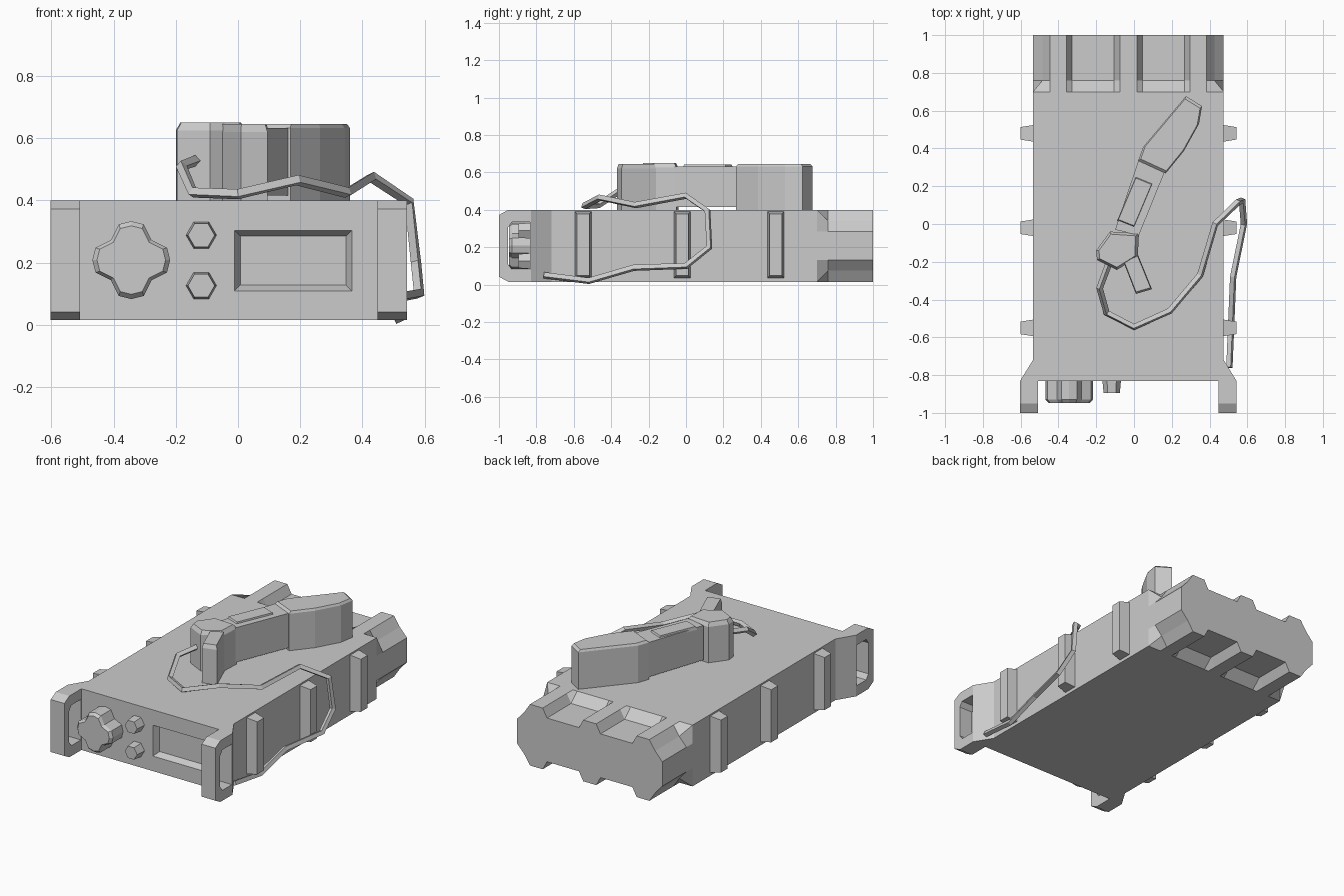
import bpy, bmesh, math

if "Cube" in bpy.data.objects:
    bpy.data.objects.remove(bpy.data.objects["Cube"])

CX = -0.03              # symmetry plane of the case
Z0, Z1 = 0.015, 0.40    # bottom and top of the case
ZM = (Z0 + Z1) / 2


def loft(name, rings):
    """Skin equal-length rings of 3D points and cap both ends."""
    bm = bmesh.new()
    vs = [[bm.verts.new(p) for p in r] for r in rings]
    n = len(rings[0])
    for a, b in zip(vs, vs[1:]):
        for i in range(n):
            j = (i + 1) % n
            bm.faces.new((a[i], a[j], b[j], b[i]))
    bm.faces.new(vs[0])
    bm.faces.new(vs[-1])
    bmesh.ops.remove_doubles(bm, verts=bm.verts, dist=1e-5)
    bmesh.ops.recalc_face_normals(bm, faces=bm.faces)
    me = bpy.data.meshes.new(name)
    bm.to_mesh(me)
    bm.free()
    ob = bpy.data.objects.new(name, me)
    bpy.context.collection.objects.link(ob)
    return ob


def cut(ob, cutter):
    m = ob.modifiers.new("cut", 'BOOLEAN')
    m.operation, m.object, m.solver = 'DIFFERENCE', cutter, 'EXACT'
    bpy.context.view_layer.objects.active = ob
    bpy.ops.object.modifier_apply(modifier=m.name)
    bpy.data.objects.remove(cutter)


def scaled(pts, f):
    cx = sum(p[0] for p in pts) / len(pts)
    cy = sum(p[1] for p in pts) / len(pts)
    return [(cx + (x - cx) * f, cy + (y - cy) * f) for x, y in pts]


def stack_z(name, pts, levels):
    """Outline in plan, stacked at (z, scale) levels."""
    return loft(name, [[(x, y, z) for x, y in scaled(pts, f)] for z, f in levels])


def stack_y(name, pts, levels):
    """Outline in the front view, stacked at (y, scale) levels."""
    return loft(name, [[(x, y, z) for x, z in scaled(pts, f)] for y, f in levels])


def rect(x0, x1, z0, z1):
    return [(x0, z0), (x1, z0), (x1, z1), (x0, z1)]


# Case: plain box whose rear end has grooves and notched corners
def case_ring(y, t):
    top = []                       # left to right, relative to the centre plane
    d, h, w = 0.055 * t, Z1 - ZM, 0.505
    top += [(-w, 0.077), (-w + 0.05 * t, h - 0.06 * t), (-0.415, h)]
    for a, b in ((-0.327, -0.045), (0.045, 0.327)):
        top += [(a, h), (a + 0.03, h - d), (b - 0.03, h - d), (b, h)]
    top += [(0.415, h), (w - 0.05 * t, h - 0.06 * t), (w, 0.077)]
    ring = top + [(-x, -z) for x, z in top]
    return [(CX + x, y, ZM + z) for x, z in ring]


case = loft("case", [case_ring(-0.83, 0), case_ring(0.70, 0),
                     case_ring(0.76, 1), case_ring(1.0, 1)])

# Sunken display on the front
cut(case, loft("display_cutter", [
    [(x, y, z) for x, z in rect(-0.01 + i, 0.365 - i, 0.11 + i, 0.303 - i)]
    for y, i in ((-0.85, -0.01), (-0.79, 0.018))]))

for s, side in ((-1, "left"), (1, "right")):
    # Side ribs
    for k, y in enumerate((0.48, -0.02, -0.55)):
        loft(f"{side}_rib_{k + 1}", [
            [(CX + s * x, y + a * hy, 0.213 + b * hz)
             for a, b in ((-1, -1), (1, -1), (1, 1), (-1, 1))]
            for x, hy, hz in ((0.49, 0.046, 0.18), (0.572, 0.033, 0.165))])

    # Front carrying handle with a slot, and the flared web behind it
    outer = [(-0.83, Z0), (-0.95, Z0), (-1, 0.042), (-1, 0.372), (-0.95, Z1), (-0.83, Z1)]
    hole = [(-0.835, 0.08), (-0.93, 0.08), (-0.952, 0.11),
            (-0.952, 0.305), (-0.93, 0.335), (-0.835, 0.335)]
    handle = loft(f"{side}_handle", [[(CX + s * x, y, z) for y, z in outer]
                                     for x in (0.478, 0.5725)])
    cut(handle, loft("slot_cutter", [[(CX + s * x, y, z) for y, z in hole]
                                     for x in (0.4, 0.7)]))
    web = [(0.49, -0.70), (0.505, -0.72), (0.5725, -0.83), (0.49, -0.83)]
    stack_z(f"{side}_handle_web", [(CX + s * x, y) for x, y in web], ((Z0, 1), (Z1, 1)))

# Cross-shaped selector knob
knob = []
for k in range(4):
    c, s = round(math.cos(k * math.pi / 2)), round(math.sin(k * math.pi / 2))
    for u, v in ((0.115, -0.04), (0.125, 0), (0.115, 0.04), (0.065, 0.065)):
        knob.append((-0.343 + u * c - v * s, 0.208 + u * s + v * c))
stack_y("selector_knob", knob, ((-0.82, 1), (-0.93, 1), (-0.947, 0.88)))

# Two hexagonal knobs
for k, z in enumerate((0.288, 0.126)):
    hexa = [(-0.118 + 0.05 * math.cos(a * math.pi / 3), z + 0.05 * math.sin(a * math.pi / 3))
            for a in range(6)]
    stack_y(f"hex_knob_{k + 1}", hexa, ((-0.82, 1), (-0.895, 0.86)))

# Handset lying on the case: grip, label plate, two heads and talk lever
stack_z("handset_grip", [(-0.10, -0.03), (0.026, -0.06), (0.164, 0.28), (0.026, 0.344)],
        ((0.415, 1), (0.632, 1)))
stack_z("handset_plate", [(0.01, 0.254), (0.10, 0.217), (0, -0.02), (-0.09, 0.016)],
        ((0.62, 1), (0.642, 0.92)))
stack_z("handset_ear_head",
        [(0.022, 0.335), (0.048, 0.407), (0.275, 0.677), (0.36, 0.624),
         (0.344, 0.53), (0.264, 0.386), (0.168, 0.268)],
        ((0.40, 1), (0.632, 1), (0.646, 0.93)))
stack_z("handset_mouth_head",
        [(-0.127, -0.04), (-0.20, -0.14), (-0.196, -0.19), (-0.09, -0.243),
         (0.02, -0.175), (0.026, -0.05)],
        ((0.40, 1), (0.625, 1), (0.65, 0.86)))
stack_z("handset_talk_lever",
        [(-0.06, -0.19), (0.01, -0.37), (0.095, -0.345), (0.02, -0.16)],
        ((0.40, 1), (0.62, 1), (0.645, 0.9)))

# Cable from the handset, over the edge and down the right side
path = [(-0.13, -0.20, 0.53), (-0.182, -0.34, 0.51), (-0.145, -0.47, 0.425),
        (0, -0.545, 0.42), (0.19, -0.46, 0.465), (0.35, -0.27, 0.425),
        (0.43, 0, 0.475), (0.55, 0.115, 0.395), (0.572, 0.125, 0.2),
        (0.582, 0, 0.1), (0.525, -0.28, 0.09), (0.515, -0.52, 0.02),
        (0.505, -0.76, 0.05)]
cu = bpy.data.curves.new("cable", 'CURVE')
cu.dimensions = '3D'
cu.bevel_depth, cu.bevel_resolution, cu.use_fill_caps = 0.018, 0, True
sp = cu.splines.new('POLY')
sp.points.add(len(path) - 1)
for p, co in zip(sp.points, path):
    p.co = (*co, 1)
sp.use_smooth = False
bpy.context.collection.objects.link(bpy.data.objects.new("cable", cu))
